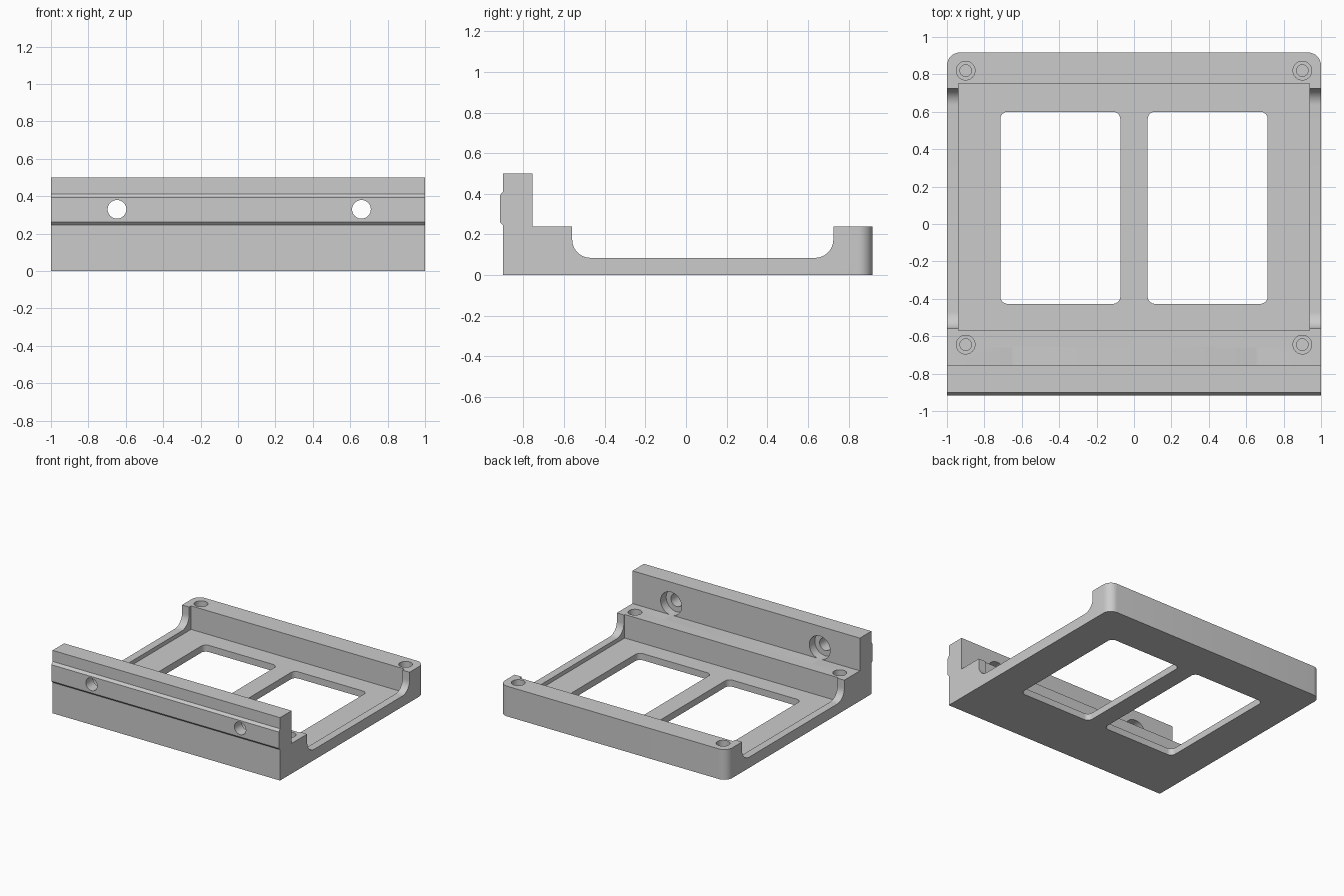
import bpy, bmesh
from math import sin, cos, pi
from mathutils import Matrix

cube = bpy.data.objects.get("Cube")
if cube:
    bpy.data.objects.remove(cube, do_unlink=True)

grey = bpy.data.materials.new("plain grey")
grey.use_nodes = True
grey.diffuse_color = (0.6, 0.6, 0.6, 1)
grey.node_tree.nodes["Principled BSDF"].inputs["Base Color"].default_value = grey.diffuse_color


def finish(name, bm):
    bmesh.ops.recalc_face_normals(bm, faces=bm.faces)
    mesh = bpy.data.meshes.new(name)
    bm.to_mesh(mesh)
    bm.free()
    mesh.materials.append(grey)
    obj = bpy.data.objects.new(name, mesh)
    bpy.context.collection.objects.link(obj)
    return obj


def round_edges(bm, edges, radius):
    bmesh.ops.bevel(bm, geom=edges, offset=radius, segments=8,
                    profile=0.5, affect='EDGES')


def upright(edge):
    a, b = edge.verts
    return (a.co - b.co).xy.length < 1e-5


def box_cutter(name, lo, hi, radius=0):
    bm = bmesh.new()
    bmesh.ops.create_cube(bm, size=1)
    for v in bm.verts:
        v.co = [lo[i] if v.co[i] < 0 else hi[i] for i in range(3)]
    if radius:
        round_edges(bm, [e for e in bm.edges if upright(e)], radius)
    return finish(name, bm)


def drill(name, start, end, radius):
    """Cylinder along y or z between two points."""
    bm = bmesh.new()
    length = max(abs(e - s) for s, e in zip(start, end))
    bmesh.ops.create_cone(bm, cap_ends=True, segments=40, radius1=radius,
                          radius2=radius, depth=length)
    if start[1] != end[1]:
        bmesh.ops.rotate(bm, verts=bm.verts, matrix=Matrix.Rotation(pi / 2, 3, 'X'))
    bmesh.ops.translate(bm, verts=bm.verts,
                        vec=[(s + e) / 2 for s, e in zip(start, end)])
    return finish(name, bm)


def arc(cy, cz, radius, first, last, steps=12):
    angles = [first + (last - first) * i / steps for i in range(steps + 1)]
    return [(cy + radius * cos(a), cz + radius * sin(a)) for a in angles]


# Tray body: side profile with front rail, wall, ledge and scooped sides
LEDGE, RIM, R = 0.24, 0.085, 0.09
profile = [(-0.9, 0), (-0.9, 0.245), (-0.916, 0.262), (-0.916, 0.392), (-0.9, 0.412),
           (-0.9, 0.5), (-0.755, 0.5), (-0.755, LEDGE), (-0.56, LEDGE)]
profile += arc(-0.56 + R, RIM + R, R, pi, 1.5 * pi)
profile += arc(0.725 - R, RIM + R, R, 1.5 * pi, 2 * pi)
profile += [(0.725, LEDGE), (0.917, LEDGE), (0.917, 0)]

bm = bmesh.new()
side = bm.faces.new([bm.verts.new((-1, y, z)) for y, z in profile])
swept = bmesh.ops.extrude_face_region(bm, geom=[side])["geom"]
bmesh.ops.translate(bm, vec=(2, 0, 0),
                    verts=[g for g in swept if isinstance(g, bmesh.types.BMVert)])
round_edges(bm, [e for e in bm.edges if upright(e) and e.verts[0].co.y > 0.9], 0.07)
tray = finish("mounting_tray", bm)

# Pocket and the two floor windows
cutters = [box_cutter("pocket_cutter", (-0.938, -0.57, 0.053), (0.938, 0.75, 0.7))]
for x in (-0.715, 0.073):
    cutters.append(box_cutter("window_cutter", (x, -0.427, -0.1), (x + 0.642, 0.6, 0.2), 0.04))

# Stepped blind screw holes in the four corners
for x in (-0.9, 0.9):
    for y in (-0.645, 0.82):
        cutters.append(drill("corner_bore_cutter", (x, y, 0.14), (x, y, 0.3), 0.05))
        cutters.append(drill("corner_pilot_cutter", (x, y, 0.07), (x, y, 0.2), 0.031))

# Through holes in the wall, counterbored from behind
for x in (-0.647, 0.66):
    cutters.append(drill("wall_hole_cutter", (x, -1, 0.33), (x, -0.7, 0.33), 0.05))
    cutters.append(drill("wall_bore_cutter", (x, -0.825, 0.33), (x, -0.66, 0.33), 0.092))

for cutter in cutters:
    cutter.hide_render = True
    mod = tray.modifiers.new("cut", 'BOOLEAN')
    mod.operation, mod.solver, mod.object = 'DIFFERENCE', 'EXACT', cutter

# Apply the cuts, remove the cutters and smooth the round surfaces
bpy.context.view_layer.update()
evaluated = tray.evaluated_get(bpy.context.evaluated_depsgraph_get())
result = bpy.data.meshes.new_from_object(evaluated)
tray.modifiers.clear()
tray.data = result
for cutter in cutters:
    bpy.data.objects.remove(cutter, do_unlink=True)
bpy.ops.object.select_all(action='DESELECT')
tray.select_set(True)
bpy.context.view_layer.objects.active = tray
bpy.ops.object.shade_smooth_by_angle(angle=pi / 6)
